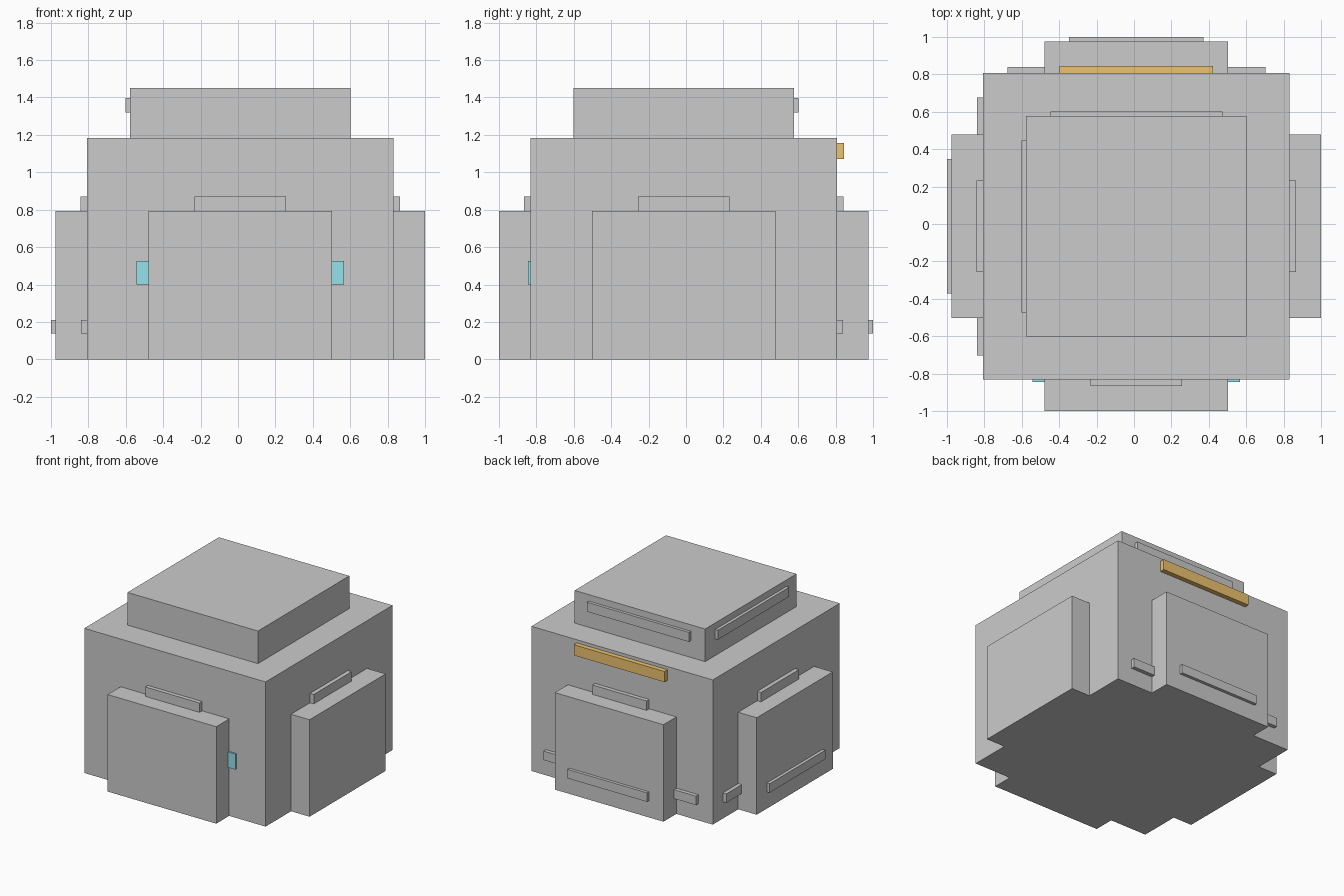
import bpy, bmesh
from math import pi
from mathutils import Matrix, Vector

if "Cube" in bpy.data.objects:
    bpy.data.objects.remove(bpy.data.objects["Cube"])

CENTRE = Matrix.Translation((0.0125, -0.0125, 0))
FRONT, RIGHT, BACK, LEFT = range(4)


def material(name, rgb):
    m = bpy.data.materials.new(name)
    m.diffuse_color = (*rgb, 1)
    m.use_nodes = True
    m.node_tree.nodes["Principled BSDF"].inputs["Base Color"].default_value = m.diffuse_color
    return m


def box(name, lo, hi, turn=0, mat=None):
    """Box between two corners, turned in quarter turns about the block's axis."""
    lo, hi = Vector(lo), Vector(hi)
    bm = bmesh.new()
    place = Matrix.Translation((lo + hi) / 2) @ Matrix.Diagonal((*(hi - lo), 1))
    bmesh.ops.create_cube(bm, size=1, matrix=CENTRE @ Matrix.Rotation(turn * pi / 2, 4, 'Z') @ place)
    me = bpy.data.meshes.new(name)
    bm.to_mesh(me)
    bm.free()
    ob = bpy.data.objects.new(name, me)
    bpy.context.collection.objects.link(ob)
    if mat:
        me.materials.append(mat)
    return ob


def strip(name, side, half, inner, outer, z0, z1, mat=None):
    """Bar lying on one side; inner and outer are distances from the axis."""
    return box(f"{name}_{('front', 'right', 'back', 'left')[side]}",
               (-half, -outer, z0), (half, -inner, z1), side, mat)


orange = material("orange", (0.85, 0.55, 0.16))
cyan = material("cyan", (0.30, 0.75, 0.85))

# Main block and raised roof
box("body", (-0.82, -0.82, 0), (0.82, 0.82, 1.183))
box("roof_block", (-0.59, -0.59, 1.18), (0.59, 0.59, 1.45))

# Thick panel and ledge on every side
for side in (FRONT, RIGHT, BACK, LEFT):
    strip("side_panel", side, 0.491, 0.80, 0.9875, 0, 0.793)
    strip("ledge", side, 0.245, 0.80, 0.8535, 0.78, 0.87)

# Thin trim on the back and left sides
for side in (BACK, LEFT):
    strip("panel_trim", side, 0.36, 0.97, 1.0125, 0.137, 0.21)
    strip("body_trim", side, 0.69, 0.80, 0.8515, 0.137, 0.21)
    strip("roof_trim", side, 0.46, 0.57, 0.6145, 1.32, 1.397)

# Coloured bars
strip("orange_bar", BACK, 0.41, 0.80, 0.8585, 1.07, 1.157, orange)
strip("cyan_light", FRONT, 0.555, 0.80, 0.833, 0.40, 0.527, cyan)
